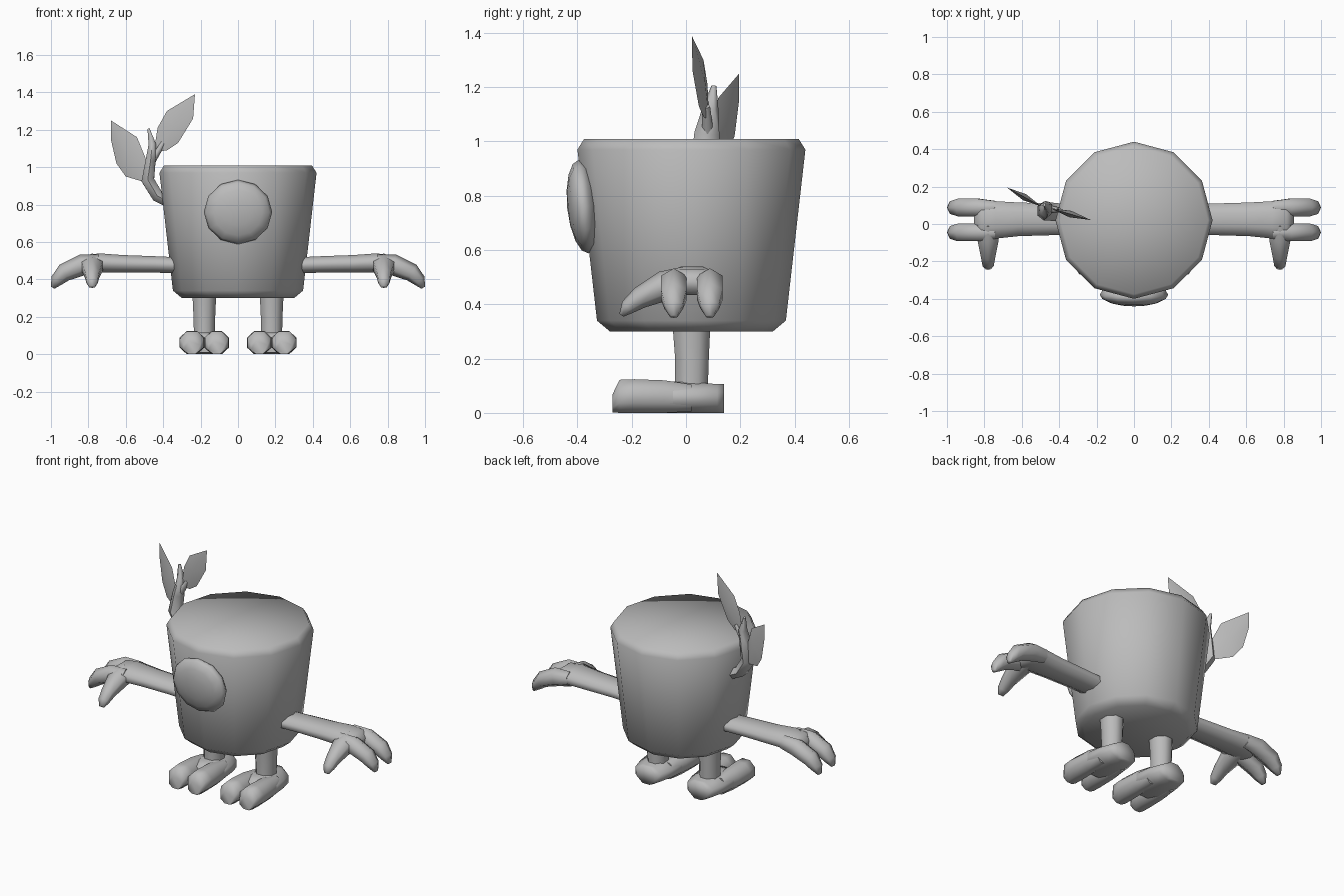
import bpy, bmesh, math
from mathutils import Vector, Matrix

cube = bpy.data.objects.get("Cube")
if cube:
    bpy.data.objects.remove(cube, do_unlink=True)

grey = bpy.data.materials.new("plain_grey")
grey.use_nodes = True
GREY = (0.5, 0.5, 0.5, 1)
grey.diffuse_color = GREY
grey.node_tree.nodes["Principled BSDF"].inputs["Base Color"].default_value = GREY


def finish(name, bm, angle=75):
    bmesh.ops.recalc_face_normals(bm, faces=bm.faces)
    mesh = bpy.data.meshes.new(name)
    bm.to_mesh(mesh)
    bm.free()
    obj = bpy.data.objects.new(name, mesh)
    bpy.context.collection.objects.link(obj)
    mesh.materials.append(grey)
    bpy.ops.object.select_all(action='DESELECT')
    obj.select_set(True)
    bpy.context.view_layer.objects.active = obj
    bpy.ops.object.shade_smooth_by_angle(angle=math.radians(angle))
    return obj


def tube(name, path, ref, sides=8, axis=None, flip=1, angle=75):
    """Loft rings along a path of (x, y, z, side radius, up radius)."""
    bm = bmesh.new()
    pts = [Vector((p[0] * flip, p[1], p[2])) for p in path]
    grow = 1 / math.cos(math.pi / sides)
    rings = []
    for i, p in enumerate(path):
        t = axis or (pts[min(i + 1, len(pts) - 1)] - pts[max(i - 1, 0)]).normalized()
        side = Vector(t).cross(Vector(ref)).normalized()
        up = side.cross(Vector(t))
        ring = []
        for k in range(sides):
            a = 2 * math.pi * (k + 0.5) / sides
            ring.append(bm.verts.new(pts[i] + grow * (side * p[3] * math.cos(a)
                                                      + up * p[4] * math.sin(a))))
        rings.append(ring)
    for a, b in zip(rings, rings[1:]):
        for k in range(sides):
            j = (k + 1) % sides
            bm.faces.new((a[k], a[j], b[j], b[k]))
    bm.faces.new(rings[0])
    bm.faces.new(rings[-1])
    return finish(name, bm, angle)


def leaf(name, outline, centre, x0, y0, slope, thick=0.018):
    """Thin pointed blade in an upright plane, raised along its middle."""
    bm = bmesh.new()
    rim = [bm.verts.new((x, y0 + slope * (x - x0), z)) for x, z in outline]
    cx, cz = centre
    cy = y0 + slope * (cx - x0)
    n = Vector((slope, -1, 0)).normalized() * thick
    for d in (n, -n):
        mid = bm.verts.new(Vector((cx, cy, cz)) + d)
        for k, v in enumerate(rim):
            bm.faces.new((v, rim[(k + 1) % len(rim)], mid))
    return finish(name, bm, 50)


UP, BACK = (0, 0, 1), (0, 1, 0)

# Twelve-sided tapered body with chamfered rims
bm = bmesh.new()
rings = []
for r, z in ((0.30, 0.30), (0.348, 0.34), (0.42, 0.97), (0.395, 1.01)):
    rings.append([bm.verts.new((r * math.sin(k * math.pi / 6),
                                0.02 + r * math.cos(k * math.pi / 6), z))
                  for k in range(12)])
for a, b in zip(rings, rings[1:]):
    for k in range(12):
        j = (k + 1) % 12
        bm.faces.new((a[k], a[j], b[j], b[k]))
for ring, z in ((rings[0], 0.30), (rings[-1], 1.01)):
    mid = bm.verts.new((0, 0.02, z))
    for k in range(12):
        bm.faces.new((ring[k], ring[(k + 1) % 12], mid))
finish("body", bm)

# Large round lens on the front, leaning with the body wall
bm = bmesh.new()
bmesh.ops.create_uvsphere(bm, u_segments=12, v_segments=8, radius=1)
bm.transform(Matrix.Translation((0, -0.378, 0.76))
             @ Matrix.Rotation(math.radians(6), 4, 'X')
             @ Matrix.Rotation(math.radians(90), 4, 'X')
             @ Matrix.Diagonal((0.183, 0.173, 0.06, 1)))
finish("front_eye", bm)

for side, s in (("left", 1), ("right", -1)):
    # Arm and palm
    tube(side + "_arm", [(0.30, 0.025, 0.475, 0.083, 0.042),
                         (0.45, 0.025, 0.48, 0.085, 0.044),
                         (0.62, 0.025, 0.483, 0.09, 0.047),
                         (0.74, 0.022, 0.488, 0.10, 0.051),
                         (0.81, 0.022, 0.482, 0.105, 0.048),
                         (0.85, 0.022, 0.472, 0.07, 0.025)], UP, flip=s)
    # Two drooping fingers
    for label, y in (("front", -0.045), ("back", 0.088)):
        tube(f"{side}_{label}_finger", [(0.74, y, 0.487, 0.035, 0.04),
                                        (0.83, y, 0.478, 0.047, 0.049),
                                        (0.93, y, 0.436, 0.047, 0.042),
                                        (0.97, y, 0.393, 0.034, 0.030),
                                        (0.99, y, 0.355, 0.013, 0.009)], UP, 6, flip=s)
    # Thumb reaching forward
    tube(side + "_thumb", [(0.78, 0.0, 0.488, 0.06, 0.045),
                           (0.78, -0.08, 0.468, 0.056, 0.048),
                           (0.78, -0.17, 0.424, 0.038, 0.035),
                           (0.78, -0.215, 0.39, 0.03, 0.025),
                           (0.78, -0.238, 0.36, 0.015, 0.008)], UP, 6, flip=s)
    # Leg
    tube(side + "_leg", [(0.18, 0.02, 0.08, 0.055, 0.06),
                         (0.18, 0.022, 0.20, 0.058, 0.062),
                         (0.18, 0.02, 0.33, 0.064, 0.07)], BACK, flip=s)
    # Foot: rounded heel and two blunt toes
    forward = (0, -1, 0)
    tube(side + "_heel", [(0.18, 0.14, 0.053, 0.06, 0.053),
                          (0.18, 0.115, 0.053, 0.09, 0.053),
                          (0.18, 0.04, 0.056, 0.11, 0.056),
                          (0.18, -0.07, 0.058, 0.122, 0.058),
                          (0.18, -0.13, 0.055, 0.09, 0.045)],
         UP, axis=forward, flip=s)
    for label, x in (("inner", 0.114), ("outer", 0.246)):
        tube(f"{side}_{label}_toe", [(x, 0.02, 0.055, 0.04, 0.05),
                                     (x, -0.08, 0.06, 0.06, 0.06),
                                     (x, -0.19, 0.062, 0.067, 0.062),
                                     (x, -0.245, 0.061, 0.062, 0.061),
                                     (x, -0.27, 0.036, 0.045, 0.034)],
             UP, axis=forward, flip=s)

# Sprout growing from the side of the body
tube("sprout_stem", [(-0.36, 0.06, 0.81, 0.03, 0.04),
                     (-0.43, 0.065, 0.845, 0.032, 0.042),
                     (-0.482, 0.07, 0.93, 0.034, 0.044),
                     (-0.468, 0.077, 1.03, 0.027, 0.04),
                     (-0.458, 0.09, 1.12, 0.02, 0.026),
                     (-0.478, 0.103, 1.205, 0.006, 0.008)], BACK, 6)
tube("leaf_stalk", [(-0.47, 0.08, 1.02, 0.018, 0.02),
                    (-0.40, 0.075, 1.13, 0.012, 0.012)], BACK, 5)
leaf("upper_leaf", [(-0.45, 1.08), (-0.43, 1.21), (-0.38, 1.30), (-0.23, 1.39),
                    (-0.24, 1.26), (-0.32, 1.13), (-0.38, 1.09)],
     (-0.34, 1.22), -0.45, 0.085, -0.29)
leaf("lower_leaf", [(-0.68, 1.25), (-0.68, 1.15), (-0.65, 1.02), (-0.60, 0.95),
                    (-0.50, 0.92), (-0.495, 1.05), (-0.54, 1.16)],
     (-0.585, 1.07), -0.47, 0.08, -0.55)
